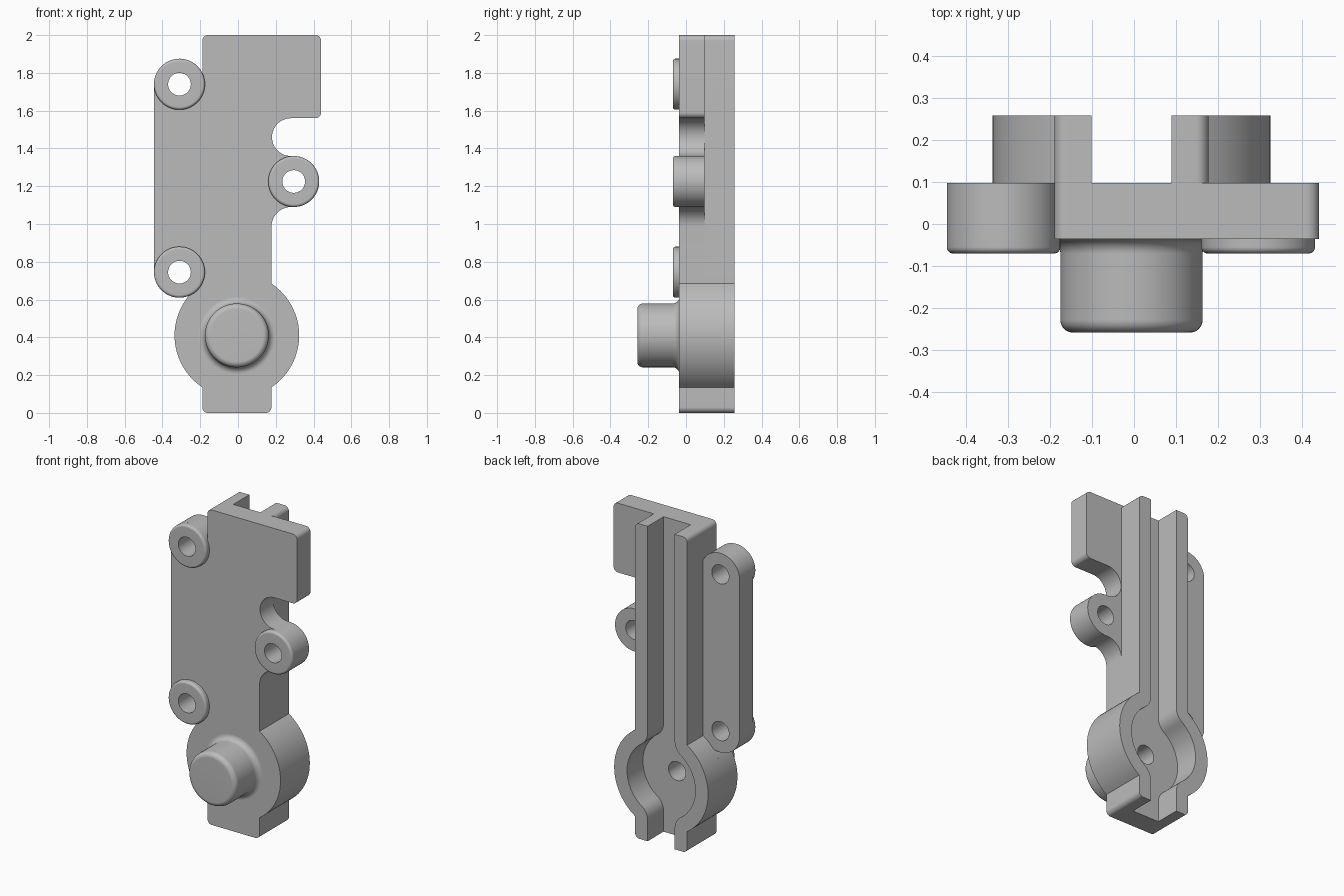
import bpy, bmesh
from math import sin, cos, radians, degrees, acos, atan2, sqrt, pi
from mathutils import Matrix, Vector

cube = bpy.data.objects.get("Cube")
if cube:
    bpy.data.objects.remove(cube)

grey = bpy.data.materials.new("plain grey")
grey.use_nodes = True
grey.diffuse_color = (0.5, 0.5, 0.5, 1)
grey.node_tree.nodes["Principled BSDF"].inputs["Base Color"].default_value = (0.5, 0.5, 0.5, 1)

# Shared dimensions
CX, HUB_Z, HUB_R, POCKET_R = -0.006, 0.41, 0.33, 0.24
HALF, GAP, CORNER, FILLET = 0.183, 0.095, 0.03, 0.1
FRONT, FLOOR, BACK, LUG_FRONT = -0.036, 0.098, 0.258, -0.07
LUG_R, HOLE_R = 0.135, 0.06
LUGS = {"upper_right": (-0.31, 1.74), "lower_right": (-0.31, 0.745), "left": (0.295, 1.225)}
HUB = (CX, HUB_Z)


def arc(centre, r, start, end):
    """Points along an arc, angles in degrees."""
    n = max(4, int(abs(end - start) / 5))
    angles = [radians(start + (end - start) * i / n) for i in range(n + 1)]
    return [(centre[0] + r * cos(a), centre[1] + r * sin(a)) for a in angles]


def finish(obj):
    obj.data.materials.clear()
    obj.data.materials.append(grey)
    bpy.ops.object.select_all(action="DESELECT")
    obj.select_set(True)
    bpy.context.view_layer.objects.active = obj
    bpy.ops.object.shade_smooth_by_angle(angle=radians(30))


def slab(name, loops, y0, y1):
    """Extrude an outline (with holes) in the xz plane from y0 to y1."""
    curve = bpy.data.curves.new(name, "CURVE")
    curve.dimensions = "2D"
    curve.fill_mode = "BOTH"
    curve.extrude = (y1 - y0) / 2
    for pts in loops:
        spline = curve.splines.new("POLY")
        spline.points.add(len(pts) - 1)
        for p, (x, z) in zip(spline.points, pts):
            p.co = (x, z, 0, 1)
        spline.use_cyclic_u = True
    obj = bpy.data.objects.new(name, curve)
    bpy.context.collection.objects.link(obj)
    bpy.ops.object.select_all(action="DESELECT")
    obj.select_set(True)
    bpy.context.view_layer.objects.active = obj
    bpy.ops.object.convert(target="MESH")
    obj = bpy.context.view_layer.objects.active
    obj.data.transform(Matrix.Translation((0, (y0 + y1) / 2, 0)) @ Matrix.Rotation(pi / 2, 4, "X"))
    bm = bmesh.new()
    bm.from_mesh(obj.data)
    bmesh.ops.remove_doubles(bm, verts=bm.verts, dist=1e-5)
    bmesh.ops.recalc_face_normals(bm, faces=bm.faces)
    bm.to_mesh(obj.data)
    bm.free()
    finish(obj)


def lathe(name, centre, profile):
    """Spin (radius, y) points around a front-to-back axis."""
    bm = bmesh.new()
    verts = [bm.verts.new((centre[0] + r, y, centre[1])) for r, y in profile]
    edges = [bm.edges.new(pair) for pair in zip(verts, verts[1:])]
    bmesh.ops.spin(bm, geom=verts + edges, cent=(centre[0], 0, centre[1]),
                   axis=Vector((0, 1, 0)), angle=2 * pi, steps=64)
    bmesh.ops.remove_doubles(bm, verts=bm.verts, dist=1e-5)
    bmesh.ops.recalc_face_normals(bm, faces=bm.faces)
    mesh = bpy.data.meshes.new(name)
    bm.to_mesh(mesh)
    bm.free()
    obj = bpy.data.objects.new(name, mesh)
    bpy.context.collection.objects.link(obj)
    finish(obj)


# Face plate: foot, hub, side lugs, notch and upper tab in one outline
left, right = CX + HALF, CX - HALF
neck = degrees(acos(HALF / HUB_R))
upper, lower, side = LUGS["upper_right"], LUGS["lower_right"], LUGS["left"]
dx, dz = CX - lower[0], HUB_Z - lower[1]
d = sqrt(dx * dx + dz * dz)
swing = acos((d * d + LUG_R ** 2 - HUB_R ** 2) / (2 * d * LUG_R))
meet = degrees(atan2(dz, dx) - swing) + 360
end = arc(lower, LUG_R, 180, meet)[-1]
hub_meet = degrees(atan2(end[1] - HUB_Z, end[0] - CX))

outline = (arc((right + CORNER, CORNER), CORNER, 180, 270)
           + arc((left - CORNER, CORNER), CORNER, 270, 360)
           + arc(HUB, HUB_R, -neck, neck)
           + arc((left + 0.105, side[1] - 0.24), 0.105, 180, 90)
           + arc(side, LUG_R, -90, 90)
           + arc((left + 0.103, side[1] + 0.235), 0.1, 270, 90)
           + arc((0.41, 1.59), CORNER, 270, 360)
           + arc((0.41, 1.97), CORNER, 0, 90)
           + arc((right + CORNER, 1.97), CORNER, 90, 180)
           + arc(upper, LUG_R, degrees(acos((right - upper[0]) / LUG_R)), 180)
           + arc(lower, LUG_R, 180, meet)
           + arc(HUB, HUB_R, hub_meet, 180 + neck)[1:])
holes = [arc(c, HOLE_R, 0, 360)[:-1] for c in [*LUGS.values(), HUB]]
slab("face_plate", [outline] + holes, FRONT, FLOOR)

# Raised collars on the screw lugs
e = 0.015
for name, centre in LUGS.items():
    rim = arc((LUG_R - e, LUG_FRONT + e), e, 0, -90)
    lathe(name + "_lug_collar", centre,
          [(LUG_R, FRONT)] + rim + [(HOLE_R, LUG_FRONT), (HOLE_R, FRONT)])

# Rear rails: channel walls that swell around the round pocket
h = GAP + FILLET
rise = sqrt((POCKET_R + FILLET) ** 2 - h * h)
turn = degrees(atan2(rise, h))
rail = (arc((HALF - CORNER, CORNER), CORNER, 270, 360)
        + arc((0, HUB_Z), HUB_R, -neck, neck)
        + arc((HALF - CORNER, 2 - CORNER), CORNER, 0, 90)
        + [(GAP, 2)]
        + arc((h, HUB_Z + rise), FILLET, 180, 180 + turn)
        + arc((0, HUB_Z), POCKET_R, turn, -turn)[1:]
        + arc((h, HUB_Z - rise), FILLET, 180 - turn, 180)[1:]
        + [(GAP, 0)])
for name, sign in (("left_rail", 1), ("right_rail", -1)):
    slab(name, [[(CX + sign * x, z) for x, z in rail]], FLOOR, BACK)

# Front knob with a flared base, rounded rim and blind hole behind
knob_r, flare, rim_r, tip = 0.169, 0.035, 0.03, -0.258
knob = (arc((knob_r + flare, FRONT - flare), flare, 90, 180)
        + arc((knob_r - rim_r, tip + rim_r), rim_r, 0, -90)
        + [(0, tip)])
lathe("front_knob", HUB, [(0, -0.16), (HOLE_R, -0.16), (HOLE_R, FRONT)] + knob)
